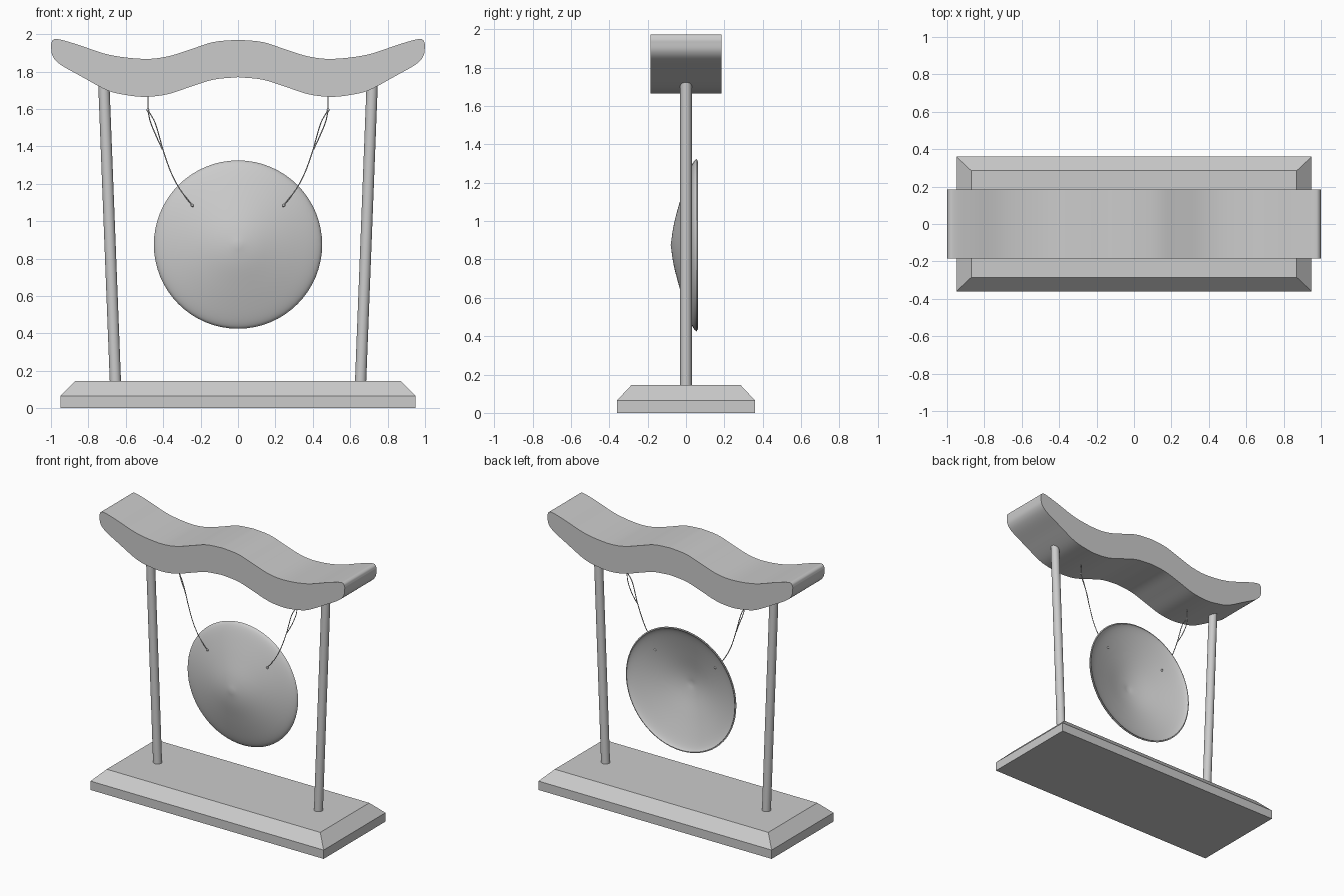
import bpy, bmesh, math
from mathutils import Vector

if "Cube" in bpy.data.objects:
    bpy.data.objects.remove(bpy.data.objects["Cube"])


def finish(name, bm, smooth=True):
    bmesh.ops.recalc_face_normals(bm, faces=bm.faces)
    me = bpy.data.meshes.new(name)
    bm.to_mesh(me)
    bm.free()
    ob = bpy.data.objects.new(name, me)
    bpy.context.collection.objects.link(ob)
    if smooth:
        bpy.ops.object.select_all(action='DESELECT')
        bpy.context.view_layer.objects.active = ob
        ob.select_set(True)
        bpy.ops.object.shade_smooth_by_angle(angle=math.radians(35))
    return ob


def spline(pts, steps=6):
    """Catmull-Rom curve through the points, ends included."""
    p = [Vector(q) for q in pts]
    p = [2 * p[0] - p[1]] + p + [2 * p[-1] - p[-2]]
    out = []
    for a, b, c, d in zip(p, p[1:], p[2:], p[3:]):
        for i in range(steps):
            t = i / steps
            out.append(0.5 * (2 * b + (c - a) * t + (2 * a - 5 * b + 4 * c - d) * t * t
                              + (3 * b - a - 3 * c + d) * t ** 3))
    return out + [p[-2]]


def cord(name, pts, radius):
    cu = bpy.data.curves.new(name, 'CURVE')
    cu.dimensions = '3D'
    cu.bevel_depth = radius
    cu.bevel_resolution = 1
    cu.use_fill_caps = True
    path = spline(pts, 5)
    s = cu.splines.new('POLY')
    s.points.add(len(path) - 1)
    for sp, q in zip(s.points, path):
        sp.co = (*q, 1)
    ob = bpy.data.objects.new(name, cu)
    bpy.context.collection.objects.link(ob)


# Base plinth with chamfered top
bm = bmesh.new()
rings = [[bm.verts.new((sx * x, sy * y, z)) for sx, sy in ((-1, -1), (1, -1), (1, 1), (-1, 1))]
         for x, y, z in ((0.95, 0.36, 0), (0.95, 0.36, 0.065), (0.87, 0.285, 0.145))]
for lo, hi in zip(rings, rings[1:]):
    for i in range(4):
        bm.faces.new((lo[i], lo[i - 1], hi[i - 1], hi[i]))
bm.faces.new(rings[0])
bm.faces.new(rings[-1])
finish("base", bm, smooth=False)

# Wavy top beam: half profile mirrored, extruded in depth
top = spline([(0, 1.97), (0.13, 1.958), (0.25, 1.92), (0.38, 1.88), (0.51, 1.868), (0.69, 1.89),
              (0.86, 1.945), (0.96, 1.973), (0.99, 1.968), (1.0, 1.945)])
bottom = spline([(1.0, 1.945), (0.992, 1.885), (0.95, 1.838), (0.845, 1.778), (0.7, 1.70),
                 (0.6, 1.675), (0.5, 1.665), (0.38, 1.678), (0.25, 1.72), (0.13, 1.757), (0, 1.77)])
half = top + bottom[1:]
outline = half + [Vector((-v.x, v.y)) for v in reversed(half[1:-1])]
bm = bmesh.new()
face = bm.faces.new([bm.verts.new((v.x, -0.185, v.y)) for v in outline])
ext = bmesh.ops.extrude_face_region(bm, geom=[face], use_keep_orig=True)
bmesh.ops.translate(bm, vec=(0, 0.37, 0), verts=[g for g in ext['geom'] if isinstance(g, bmesh.types.BMVert)])
finish("top_beam", bm)

# Gong: thin domed shell, front profile then back profile as (radius, y)
front = spline([(0, -0.08), (0.11, -0.063), (0.235, -0.03), (0.34, 0.002), (0.405, 0.025),
                (0.438, 0.042), (0.45, 0.057)], 4)
back = [Vector((max(v.x - 0.004, 0), v.y + 0.012)) for v in reversed(front[:-2])]
bm = bmesh.new()
vs = [bm.verts.new((v.x, v.y, 0)) for v in front + [Vector((0.442, 0.058))] + back]
es = [bm.edges.new(p) for p in zip(vs, vs[1:])]
bmesh.ops.spin(bm, geom=vs + es, axis=(0, 1, 0), cent=(0, 0, 0), angle=2 * math.pi, steps=64)
bmesh.ops.remove_doubles(bm, verts=bm.verts, dist=0.0005)
finish("gong", bm).location.z = 0.875

for s, side in ((-1, "left"), (1, "right")):
    # Leaning round post
    a, b = Vector((s * 0.655, 0, 0.13)), Vector((s * 0.718, 0, 1.75))
    bm = bmesh.new()
    bmesh.ops.create_cone(bm, cap_ends=True, segments=32, radius1=0.03, radius2=0.03, depth=(b - a).length)
    post = finish(side + "_post", bm)
    post.location = (a + b) / 2
    post.rotation_euler.y = math.atan2(b.x - a.x, b.z - a.z)

    # Hanging cord: drop from beam, split loop, then single strand to the gong hole
    cord(side + "_hook", [(s * 0.482, 0, 1.69), (s * 0.482, 0, 1.595)], 0.003)
    cord(side + "_loop_strand", [(s * 0.482, 0, 1.595), (s * 0.468, 0.008, 1.53),
                                 (s * 0.435, 0.008, 1.45), (s * 0.405, -0.006, 1.385)], 0.003)
    cord(side + "_main_strand", [(s * 0.482, 0, 1.595), (s * 0.445, -0.008, 1.53), (s * 0.42, -0.008, 1.45),
                                 (s * 0.402, -0.008, 1.385), (s * 0.36, -0.012, 1.265),
                                 (s * 0.31, -0.012, 1.17), (s * 0.245, -0.009, 1.085),
                                 (s * 0.243, 0.012, 1.083)], 0.003)

    # Knots at the hook and on both faces of the gong
    for i, loc in enumerate([(0.482, 0, 1.595), (0.245, -0.008, 1.085), (0.245, 0.01, 1.085)]):
        bm = bmesh.new()
        bmesh.ops.create_uvsphere(bm, u_segments=12, v_segments=8, radius=0.008)
        finish(f"{side}_knot_{i}", bm).location = (s * loc[0], loc[1], loc[2])
